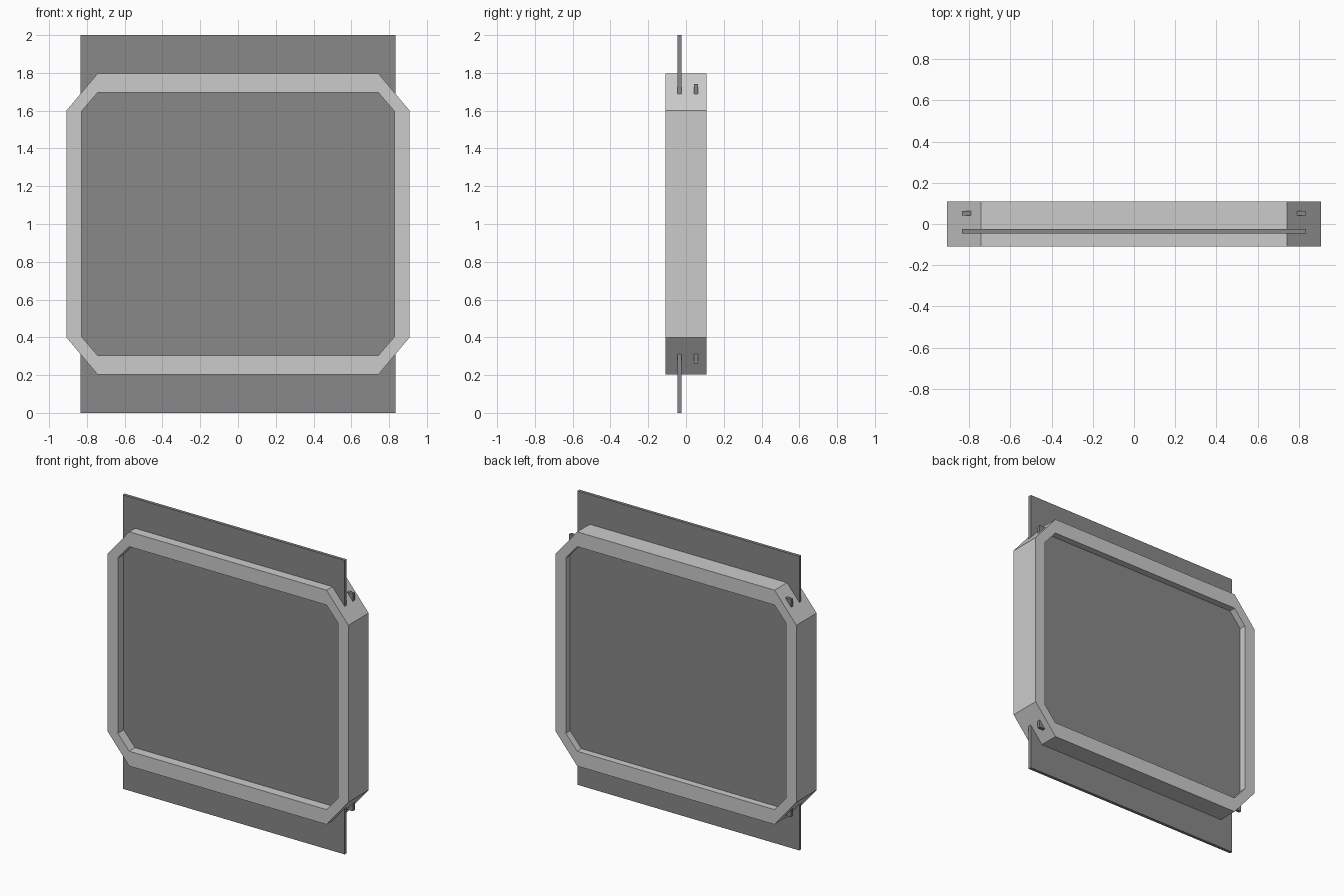
import bpy, bmesh

if "Cube" in bpy.data.objects:
    bpy.data.objects.remove(bpy.data.objects["Cube"])

dark = bpy.data.materials.new("dark_grey")
dark.diffuse_color = (0.25, 0.25, 0.25, 1)
dark.use_nodes = True
dark.node_tree.nodes["Principled BSDF"].inputs["Base Color"].default_value = dark.diffuse_color


def make_object(name, bm):
    bmesh.ops.recalc_face_normals(bm, faces=bm.faces)
    mesh = bpy.data.meshes.new(name)
    bm.to_mesh(mesh)
    bm.free()
    obj = bpy.data.objects.new(name, mesh)
    bpy.context.collection.objects.link(obj)
    return obj


def octagon(w, h, cx, cz):
    # chamfered rectangle centred at z = 1: half sizes and corner start points
    q = [(w, cz), (cx, h)]
    pts = q + [(-x, z) for x, z in q[::-1]]
    pts += [(-x, -z) for x, z in pts]
    return [(x, z + 1) for x, z in pts]


def panel(name, x, z0, z1, y0, y1):
    bm = bmesh.new()
    bmesh.ops.create_cube(bm, size=1)
    for v in bm.verts:
        v.co = (x if v.co.x > 0 else -x,
                y1 if v.co.y > 0 else y0,
                z1 if v.co.z > 0 else z0)
    make_object(name, bm).data.materials.append(dark)


# Octagonal frame with an open centre
outer = octagon(0.907, 0.797, 0.743, 0.602)
inner = octagon(0.828, 0.696, 0.743, 0.597)
bm = bmesh.new()
loops = [[bm.verts.new((x, y, z)) for x, z in pts]
         for pts, y in ((outer, -0.109), (outer, 0.109), (inner, 0.109), (inner, -0.109))]
for a, b in zip(loops, loops[1:] + loops[:1]):
    for i in range(8):
        j = (i + 1) % 8
        bm.faces.new((a[i], a[j], b[j], b[i]))
make_object("frame", bm)

# Tall front sheet running past the frame, and shorter back sheet inside it
panel("front_sheet", 0.835, 0.0, 2.0, -0.046, -0.025)
panel("back_sheet", 0.835, 0.26, 1.74, 0.042, 0.063)
